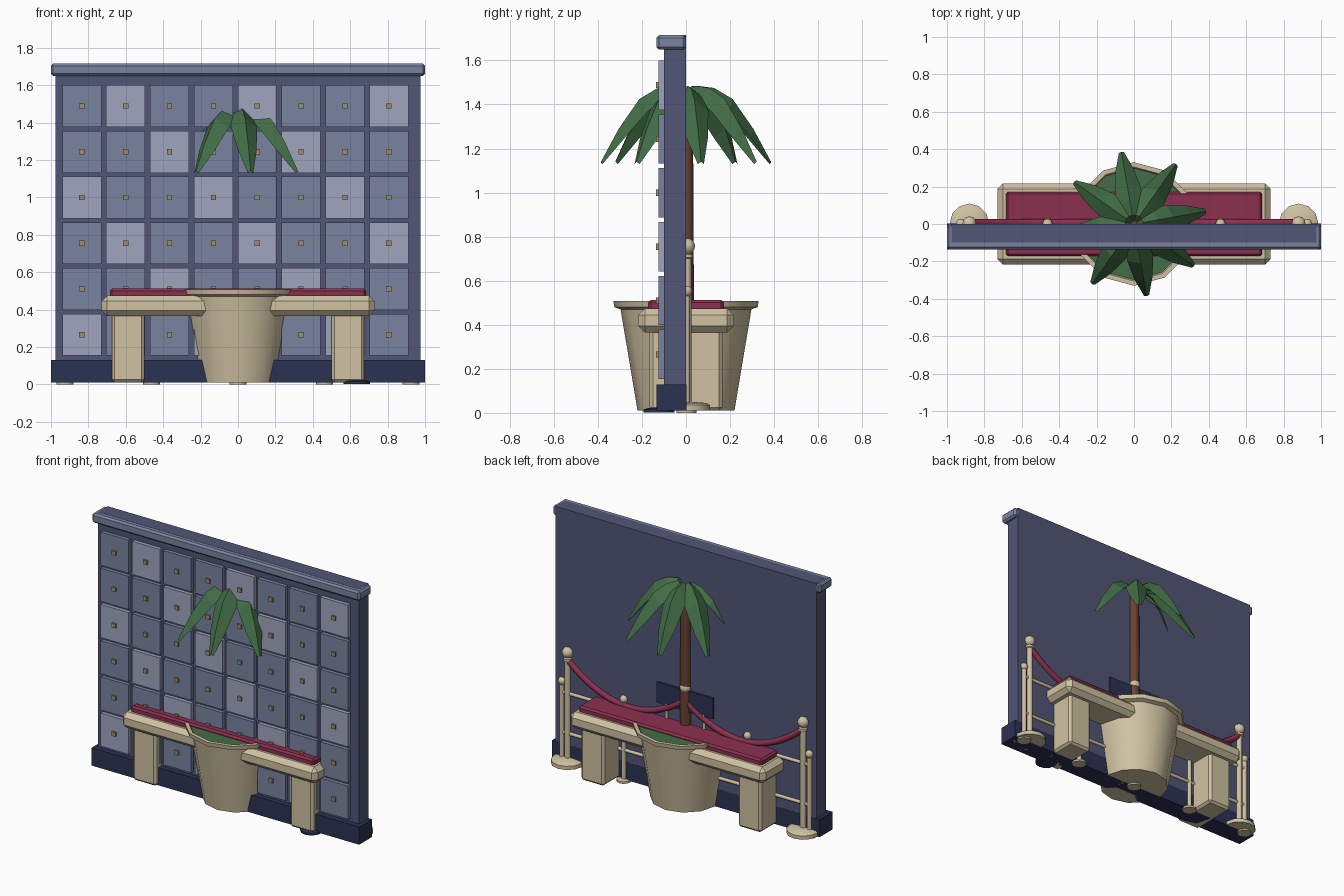
import bpy, bmesh, math
from mathutils import Vector

if "Cube" in bpy.data.objects:
    bpy.data.objects.remove(bpy.data.objects["Cube"])


def material(name, srgb):
    m = bpy.data.materials.new(name)
    m.diffuse_color = [(c / 255 / 12.92) if c < 10 else ((c / 255 + 0.055) / 1.055) ** 2.4 for c in srgb] + [1]
    m.use_nodes = True
    m.node_tree.nodes["Principled BSDF"].inputs["Base Color"].default_value = m.diffuse_color
    return m


SLATE = material("slate wall", (82, 86, 118))
BLUE = material("blue grey", (120, 132, 160))
PALE = material("pale grey", (160, 165, 190))
NAVY = material("navy", (42, 50, 82))
CREAM = material("cream stone", (208, 194, 162))
BRASS = material("dull brass", (158, 142, 108))
RED = material("crimson fabric", (140, 48, 80))
GREEN = material("leaf green", (66, 110, 70))
BROWN = material("bark brown", (104, 66, 50))


def finish(bm, name, mats, angle=None):
    me = bpy.data.meshes.new(name)
    bmesh.ops.recalc_face_normals(bm, faces=bm.faces[:])
    bm.to_mesh(me)
    bm.free()
    ob = bpy.data.objects.new(name, me)
    bpy.context.collection.objects.link(ob)
    for m in mats:
        me.materials.append(m)
    if angle:
        bpy.ops.object.select_all(action='DESELECT')
        ob.select_set(True)
        bpy.context.view_layer.objects.active = ob
        bpy.ops.object.shade_smooth_by_angle(angle=math.radians(angle))
    return ob


def add_box(bm, x0, x1, y0, y1, z0, z1, index=0):
    v = [bm.verts.new((x, y, z)) for x in (x0, x1) for y in (y0, y1) for z in (z0, z1)]
    for q in ((0, 1, 3, 2), (4, 6, 7, 5), (0, 4, 5, 1), (2, 3, 7, 6), (0, 2, 6, 4), (1, 5, 7, 3)):
        bm.faces.new([v[i] for i in q]).material_index = index


def box(name, mat, x0, x1, y0, y1, z0, z1, bevel=0):
    bm = bmesh.new()
    add_box(bm, x0, x1, y0, y1, z0, z1)
    if bevel:
        bmesh.ops.bevel(bm, geom=bm.edges[:], offset=bevel, segments=1, affect='EDGES')
    return finish(bm, name, [mat])


def lathe(name, mat, profile, x=0, y=0, n=12, angle=40):
    """Spin (radius, z) points round a vertical axis and cap the ends."""
    bm = bmesh.new()
    rings = [[bm.verts.new((x + r * math.cos(math.tau * i / n), y + r * math.sin(math.tau * i / n), z))
              for i in range(n)] for r, z in profile]
    for a, b in zip(rings, rings[1:]):
        for i in range(n):
            j = (i + 1) % n
            bm.faces.new((a[i], a[j], b[j], b[i]))
    bm.faces.new(rings[0])
    bm.faces.new(rings[-1])
    return finish(bm, name, [mat], angle)


def tube(name, mat, points, radius):
    cu = bpy.data.curves.new(name, 'CURVE')
    cu.dimensions = '3D'
    cu.bevel_depth = radius
    cu.bevel_resolution = 2
    cu.use_fill_caps = True
    sp = cu.splines.new('POLY')
    sp.points.add(len(points) - 1)
    for p, co in zip(sp.points, points):
        p.co = (*co, 1)
    cu.materials.append(mat)
    ob = bpy.data.objects.new(name, cu)
    bpy.context.collection.objects.link(ob)


def ball(z, r):
    """Profile of a ball for the lathe, from bottom to top."""
    return [(r * math.sin(a), z - r * math.cos(a)) for a in [math.pi * k / 8 for k in range(1, 8)]]


# Wall with plinth and cap
box("wall", SLATE, -0.975, 0.975, -0.10, 0.001, 0.02, 1.716)
box("plinth", NAVY, -1, 1, -0.135, 0.002, 0.01, 0.13)
box("cap", BLUE, -1, 1, -0.135, 0, 1.65, 1.715, 0.012)

# Grid of locker doors, every third one pale, each with a knob
doors, knobs = bmesh.new(), bmesh.new()
for row in range(6):
    for col in range(8):
        x, z = -0.835 + 0.2345 * col, 1.488 - 0.2445 * row
        add_box(doors, x - 0.104, x + 0.104, -0.125, -0.09, z - 0.112, z + 0.112, int((col - row) % 3 == 1))
        add_box(knobs, x - 0.014, x + 0.014, -0.137, -0.12, z - 0.014, z + 0.014)
finish(doors, "locker_doors", [BLUE, PALE])
finish(knobs, "locker_knobs", [BRASS])

# Bench
box("bench_slab", CREAM, -0.73, 0.73, -0.217, 0.217, 0.365, 0.475, 0.03)
box("bench_cushion", RED, -0.685, 0.685, -0.172, 0.172, 0.46, 0.512, 0.012)
for s in (-1, 1):
    box("bench_leg", CREAM, s * 0.587 - 0.087, s * 0.587 + 0.087, -0.165, 0.165, 0.01, 0.38, 0.015)

# Planter with a palm
lathe("planter", CREAM, [(0.22, 0.01), (0.297, 0.47), (0.325, 0.48), (0.33, 0.508),
                         (0.305, 0.508), (0.29, 0.47)])
lathe("planter_greenery", GREEN, [(0.29, 0.46), (0.298, 0.495)])
lathe("palm_trunk", BROWN, [(0.038, 0.48), (0.033, 1.44)], n=10)

# Palm leaves: folded strips, (distance out, ridge height, half width, fold drop)
LEAF = [(0.0, 1.42, 0.012, 0.01), (0.05, 1.485, 0.045, 0.03), (0.13, 1.475, 0.068, 0.05),
        (0.215, 1.425, 0.07, 0.055), (0.31, 1.29, 0.05, 0.04), (0.392, 1.14, 0.014, 0.01)]
for k in range(8):
    a = math.radians(10 + 45 * k)
    out, side = Vector((math.cos(a), math.sin(a), 0)), Vector((-math.sin(a), math.cos(a), 0))
    bm = bmesh.new()
    rows = []
    for r, z, w, d in LEAF:
        c = out * r + Vector((0, 0, z))
        low = -out * d * 0.5 - Vector((0, 0, d))
        rows.append([bm.verts.new(p) for p in (c + side * w + low, c, c - side * w + low)])
    for p, q in zip(rows, rows[1:]):
        for i in (0, 1):
            bm.faces.new((p[i], p[i + 1], q[i + 1], q[i]))
    finish(bm, "palm_leaf", [GREEN])

# Rope posts with ball tops, and two sagging ropes
for x in (-0.88, 0, 0.88):
    lathe("rope_post", CREAM, [(0.105, 0.01), (0.105, 0.035), (0.09, 0.045), (0.02, 0.05), (0.02, 0.7),
                               (0.028, 0.705), (0.028, 0.72), (0.016, 0.725)] + ball(0.757, 0.037), x, 0.004)
for s in (-1, 1):
    pts = []
    for i in range(17):
        t = i / 16
        pts.append((s * 0.88 * t, 0.006, 0.67 + 0.04 * t - 0.72 * t * (1 - t)))
    tube("rope", RED, pts, 0.02)

# Railing: thin posts with feet and two bars
for x in (-0.925, -0.4625, 0, 0.4625, 0.925):
    lathe("railing_post", CREAM, [(0.046, 0), (0.046, 0.014), (0.016, 0.018), (0.016, 0.53)]
          + ball(0.553, 0.026), x, 0.002)
for z in (0.21, 0.48):
    tube("railing_bar", CREAM, [(-0.925, 0.003, z), (0.925, 0.003, z)], 0.012)

# Notice panel standing on the railing, and a stand foot by the bench leg
box("notice_panel", NAVY, -0.21, 0.21, -0.01, 0.014, 0.60, 0.74)
for s in (-1, 1):
    tube("panel_support", CREAM, [(s * 0.14, 0.006, 0.48), (s * 0.14, 0.006, 0.61)], 0.01)
lathe("stand_foot", NAVY, [(0.07, 0.002), (0.07, 0.016), (0.05, 0.022)], 0.635, -0.122)
